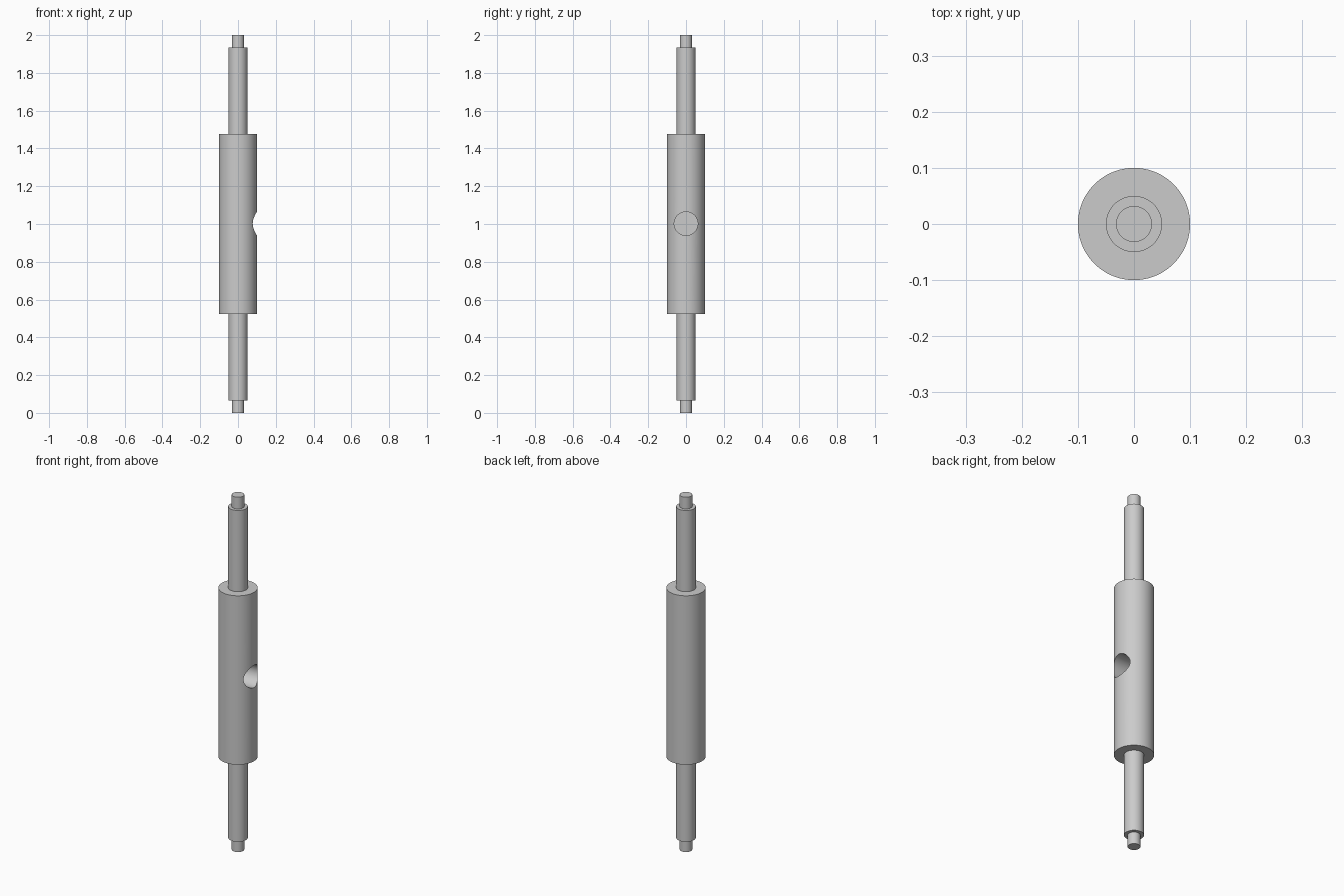
import bpy, math

if "Cube" in bpy.data.objects:
    bpy.data.objects.remove(bpy.data.objects["Cube"])

SEGMENTS = 96

# Plain grey metal
metal = bpy.data.materials.new("grey_metal")
metal.use_nodes = True
colour = (0.6, 0.6, 0.6, 1)
metal.diffuse_color = colour
metal.node_tree.nodes["Principled BSDF"].inputs["Base Color"].default_value = colour


def lathe(name, profile):
    """Spin a (radius, height) profile around z, closed by end caps."""
    verts, faces = [], []
    for r, z in profile:
        for i in range(SEGMENTS):
            a = 2 * math.pi * i / SEGMENTS
            verts.append((r * math.cos(a), r * math.sin(a), z))
    for k in range(len(profile) - 1):
        for i in range(SEGMENTS):
            j = (i + 1) % SEGMENTS
            low, high = k * SEGMENTS, (k + 1) * SEGMENTS
            faces.append((low + i, low + j, high + j, high + i))
    faces.append(tuple(reversed(range(SEGMENTS))))
    faces.append(tuple(range(len(verts) - SEGMENTS, len(verts))))
    mesh = bpy.data.meshes.new(name)
    mesh.from_pydata(verts, [], faces)
    mesh.materials.append(metal)
    obj = bpy.data.objects.new(name, mesh)
    bpy.context.collection.objects.link(obj)
    return obj


# Stepped shaft: end pins, journals and thick body, mirrored about the middle
TIP, JOURNAL, BODY = 0.032, 0.05, 0.1
lower = [(TIP, 0), (TIP, 0.066), (JOURNAL, 0.066), (JOURNAL, 0.524), (BODY, 0.524)]
upper = [(r, 2 - z) for r, z in reversed(lower)]
shaft = lathe("stepped_shaft", lower + upper)

# Blind cross hole in the left side of the body
HOLE_FLOOR, HOLE_END = -0.03, 0.2
bpy.ops.mesh.primitive_cylinder_add(
    vertices=64, radius=0.0625, depth=HOLE_END - HOLE_FLOOR,
    location=((HOLE_FLOOR + HOLE_END) / 2, 0, 1.002),
    rotation=(0, math.pi / 2, 0))
cutter = bpy.context.object
cutter.name = "hole_cutter"
cutter.data.materials.append(metal)

bpy.ops.object.select_all(action="DESELECT")
shaft.select_set(True)
bpy.context.view_layer.objects.active = shaft
cut = shaft.modifiers.new("cross_hole", "BOOLEAN")
cut.operation = "DIFFERENCE"
cut.solver = "EXACT"
cut.object = cutter
bpy.ops.object.modifier_apply(modifier=cut.name)
bpy.data.objects.remove(cutter)

# Smooth the round walls, keep the steps crisp
bpy.ops.object.shade_smooth_by_angle(angle=math.radians(30))
